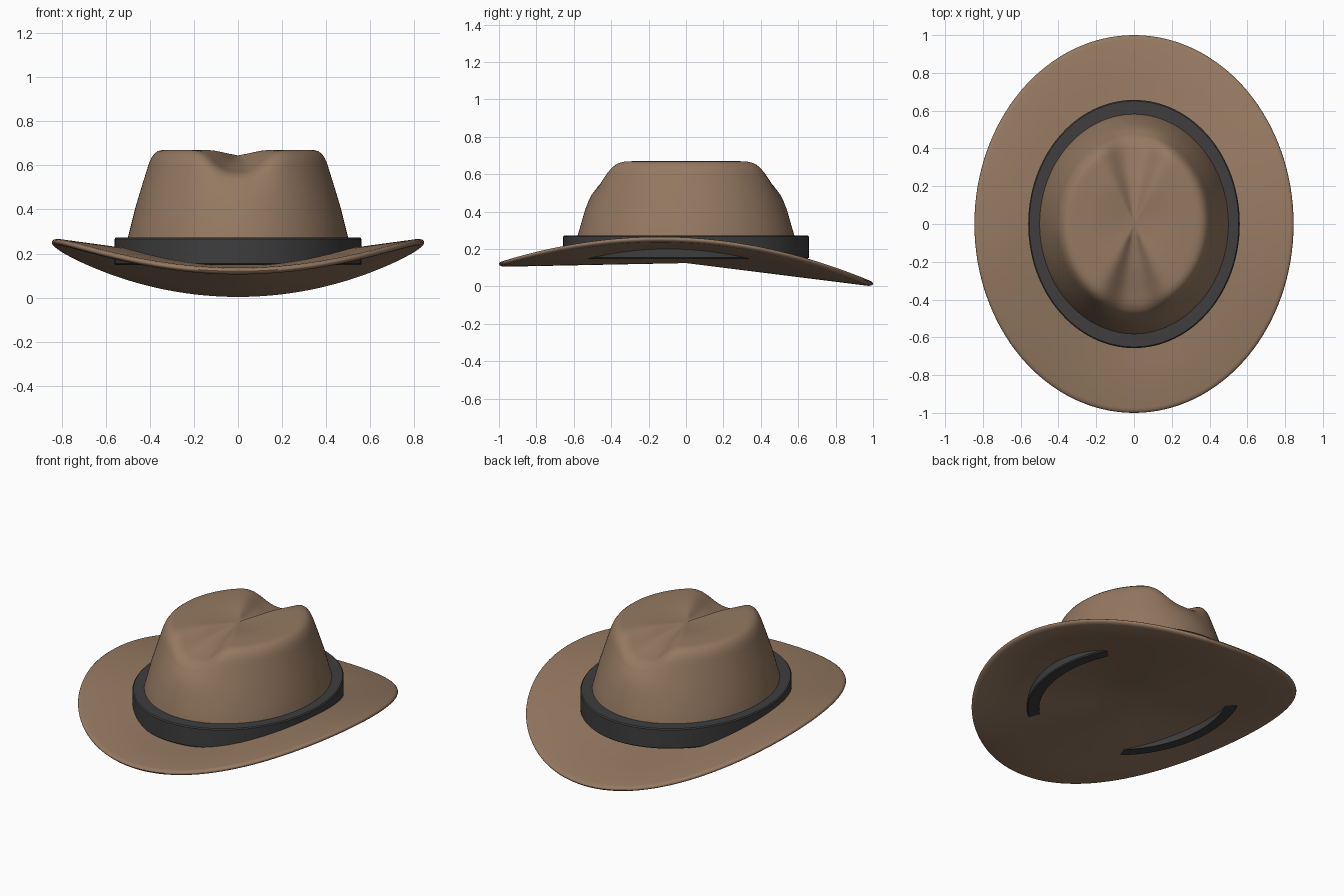
import bpy, bmesh, math

if "Cube" in bpy.data.objects:
    bpy.data.objects.remove(bpy.data.objects["Cube"])

SEG = 128


def material(name, rgb):
    m = bpy.data.materials.new(name)
    m.diffuse_color = (*rgb, 1)
    m.use_nodes = True
    m.node_tree.nodes["Principled BSDF"].inputs["Base Color"].default_value = m.diffuse_color
    return m


def revolve(name, profile, rx, ry, mat, deform, closed=False, angle=40):
    """Spin a (radius, height) profile round an ellipse, shaping heights with deform."""
    bm = bmesh.new()
    rings = []
    for r, z in profile:
        ring = []
        for i in range(SEG):
            a = 2 * math.pi * i / SEG
            ring.append(bm.verts.new((rx * r * math.cos(a), ry * r * math.sin(a), deform(r, z, a))))
        rings.append(ring)
    n = len(rings)
    for k in range(n if closed else n - 1):
        lo, hi = rings[k], rings[(k + 1) % n]
        for i in range(SEG):
            j = (i + 1) % SEG
            bm.faces.new((lo[i], lo[j], hi[j], hi[i]))
    bmesh.ops.remove_doubles(bm, verts=bm.verts, dist=1e-5)
    bmesh.ops.recalc_face_normals(bm, faces=bm.faces)
    me = bpy.data.meshes.new(name)
    bm.to_mesh(me)
    bm.free()
    ob = bpy.data.objects.new(name, me)
    bpy.context.collection.objects.link(ob)
    me.materials.append(mat)
    bpy.ops.object.select_all(action='DESELECT')
    ob.select_set(True)
    bpy.context.view_layer.objects.active = ob
    bpy.ops.object.shade_smooth_by_angle(angle=math.radians(angle))
    return ob


def interp(x, pts):
    for (x0, y0), (x1, y1) in zip(pts, pts[1:]):
        if x <= x1:
            return y0 + (y1 - y0) * (x - x0) / (x1 - x0)
    return pts[-1][1]


felt = material("felt", (0.30, 0.19, 0.12))
ribbon = material("ribbon", (0.05, 0.048, 0.048))


# Brim: solid disc, sides curled up, back dipping lower than the front
def brim_shape(r, z, a):
    s = math.sin(a)
    return z + r * (0.11 - 0.0525 * s - 0.1825 * s * s)


brim = [(0, 0.125), (0.25, 0.125), (0.5, 0.125), (0.75, 0.125), (0.975, 0.125), (0.99, 0.129),
        (0.998, 0.135), (1, 0.14), (0.998, 0.146), (0.99, 0.152), (0.975, 0.155),
        (0.75, 0.155), (0.5, 0.155), (0.25, 0.155), (0, 0.155)]
revolve("brim", brim, 0.845, 1.0, felt, brim_shape)


# Crown: tapered sides, rounded shoulder, top pinched at front and back
def crown_shape(r, z, a):
    off = math.acos(min(1, abs(math.sin(a))))
    pinch = math.exp(-(off / 0.38) ** 3)
    depth = interp(r, [(0, 0), (0.66, 0.095), (0.73, 0.098), (0.78, 0.09),
                       (0.82, 0.062), (0.87, 0.02), (0.91, 0), (2, 0)])
    return z - depth * pinch


crown = [(1.03, 0.15), (1, 0.27), (0.965, 0.34), (0.93, 0.41), (0.9, 0.46), (0.87, 0.51),
         (0.845, 0.55), (0.82, 0.59), (0.805, 0.613), (0.785, 0.635), (0.76, 0.652), (0.73, 0.664),
         (0.69, 0.669), (0.64, 0.67), (0.55, 0.67), (0.45, 0.67), (0.38, 0.668),
         (0.28, 0.662), (0.14, 0.653), (0, 0.645)]
revolve("crown", crown, 0.5, 0.58, felt, crown_shape, angle=60)

# Hat band: level ring with slightly eased edges
band = [(0.885, 0.148), (0.99, 0.148), (1, 0.154), (1, 0.266), (0.99, 0.272), (0.885, 0.272)]
revolve("hat_band", band, 0.56, 0.657, ribbon, lambda r, z, a: z, closed=True)
